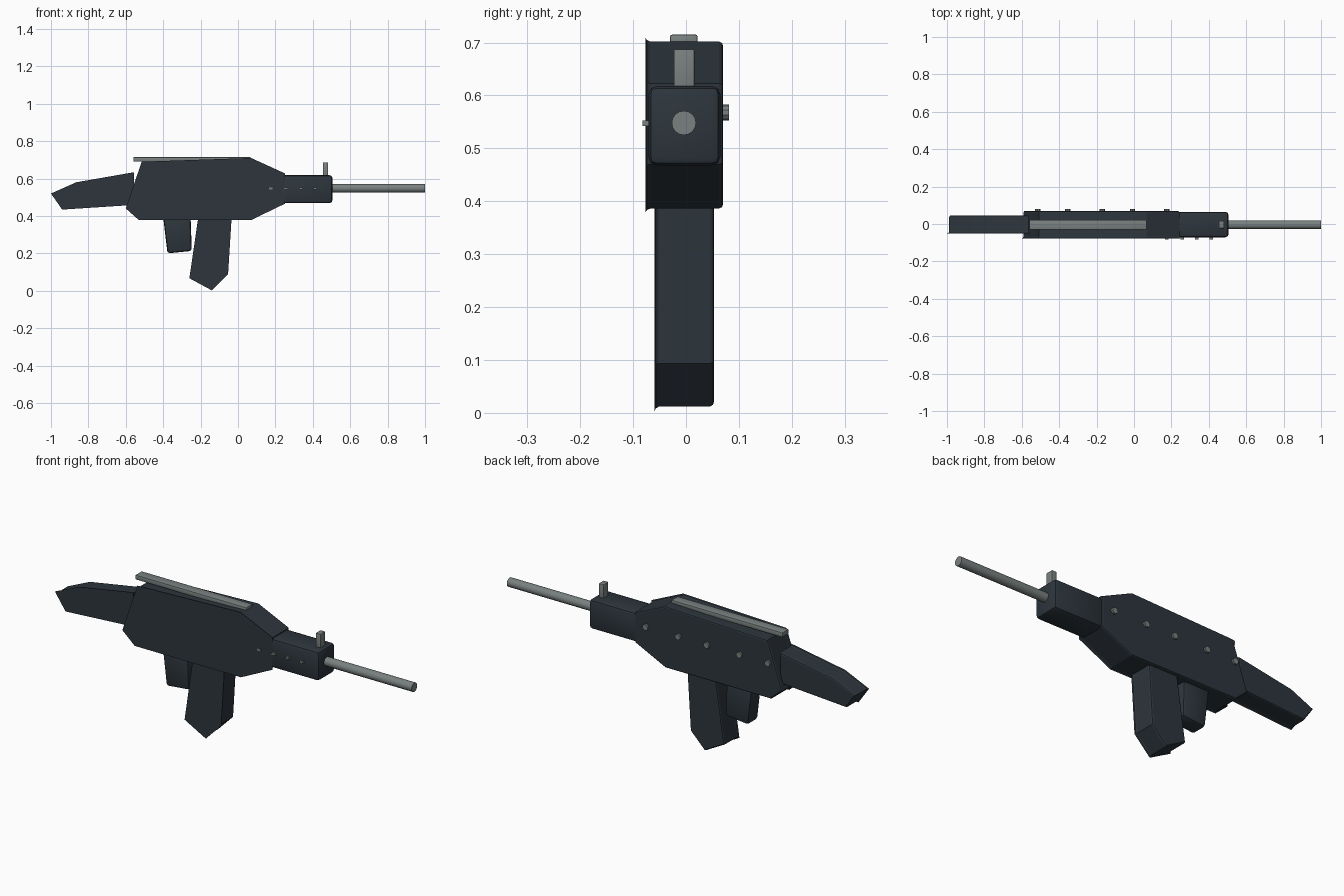
import bpy, bmesh, math
from mathutils import Vector

if "Cube" in bpy.data.objects:
    bpy.data.objects.remove(bpy.data.objects["Cube"])


def material(name, rgb):
    m = bpy.data.materials.new(name)
    m.diffuse_color = (*rgb, 1)
    m.use_nodes = True
    m.node_tree.nodes["Principled BSDF"].inputs["Base Color"].default_value = m.diffuse_color
    return m


DARK = material("dark gunmetal", (0.026, 0.036, 0.046))
GREY = material("steel grey", (0.19, 0.22, 0.215))


def finish(name, bm, mat, smooth=False):
    bmesh.ops.recalc_face_normals(bm, faces=bm.faces[:])
    mesh = bpy.data.meshes.new(name)
    bm.to_mesh(mesh)
    bm.free()
    mesh.materials.append(mat)
    ob = bpy.data.objects.new(name, mesh)
    bpy.context.collection.objects.link(ob)
    if smooth:
        bpy.ops.object.select_all(action='DESELECT')
        ob.select_set(True)
        bpy.context.view_layer.objects.active = ob
        bpy.ops.object.shade_smooth_by_angle(angle=math.radians(35))
    return ob


def inset(points, d):
    """Shift every side of a clockwise (x, z) outline inward by d."""
    pts, out = [Vector(p) for p in points], []
    for i, p in enumerate(pts):
        a = (p - pts[i - 1]).normalized()
        b = (pts[(i + 1) % len(pts)] - p).normalized()
        n1, n2 = Vector((a.y, -a.x)), Vector((b.y, -b.x))
        out.append(p + (n1 + n2) * d / (1 + n1.dot(n2)))
    return out


def plate(name, outline, y0, y1, r=0.008):
    """Outline across y: thin lip at the front, chamfered edge at the back."""
    bm = bmesh.new()
    rings = []
    for y, d in ((y0, 0), (y0 + 0.003, r * 0.65), (y0 + 0.009, r),
                 (y1 - 0.008, r), (y1 - 0.002, r * 1.35), (y1, r * 2)):
        rings.append([bm.verts.new((p.x, y, p.y)) for p in inset(outline, d)])
    n = len(outline)
    for a, b in zip(rings, rings[1:]):
        for i in range(n):
            j = (i + 1) % n
            bm.faces.new((a[i], a[j], b[j], b[i]))
    bm.faces.new(rings[0])
    bm.faces.new(rings[-1])
    return finish(name, bm, DARK)


def block(name, outline, y0, y1, mat, bevel=0.0, segments=2):
    """Outline extruded across y with all edges rounded."""
    bm = bmesh.new()
    face = bm.faces.new([bm.verts.new((x, y0, z)) for x, z in outline])
    ext = bmesh.ops.extrude_face_region(bm, geom=[face])["geom"]
    bmesh.ops.translate(bm, vec=(0, y1 - y0, 0),
                        verts=[v for v in ext if isinstance(v, bmesh.types.BMVert)])
    if not any(f.is_valid and all(abs(v.co.y - y0) < 1e-6 for v in f.verts) for f in bm.faces):
        bm.faces.new([v for v in bm.verts if abs(v.co.y - y0) < 1e-6])
    bmesh.ops.recalc_face_normals(bm, faces=bm.faces[:])
    if bevel:
        bmesh.ops.bevel(bm, geom=bm.edges[:], offset=bevel, segments=segments,
                        profile=0.5, affect='EDGES')
    return finish(name, bm, mat, smooth=bevel > 0)


def box(name, x0, x1, y0, y1, z0, z1, mat, bevel=0.0):
    return block(name, [(x0, z0), (x0, z1), (x1, z1), (x1, z0)], y0, y1, mat, bevel)


def rod(name, start, end, radius, sides, mat):
    a, b = Vector(start), Vector(end)
    bm = bmesh.new()
    bmesh.ops.create_cone(bm, cap_ends=True, segments=sides, radius1=radius,
                          radius2=radius, depth=(b - a).length)
    rot = (b - a).to_track_quat('Z', 'Y').to_matrix()
    bmesh.ops.rotate(bm, matrix=rot, verts=bm.verts[:])
    bmesh.ops.translate(bm, vec=(a + b) / 2, verts=bm.verts[:])
    return finish(name, bm, mat, smooth=True)


# Main body panels
plate("receiver", [(-0.60, 0.44), (-0.515, 0.69), (0.07, 0.71), (0.25, 0.628),
                   (0.25, 0.465), (0.07, 0.378), (-0.53, 0.378)], -0.077, 0.07)
plate("stock", [(-1.0, 0.52), (-0.865, 0.58), (-0.555, 0.634),
                (-0.555, 0.459), (-0.94, 0.434)], -0.05, 0.046)
plate("magazine", [(-0.26, 0.067), (-0.21, 0.41), (-0.033, 0.41),
                   (-0.053, 0.09), (-0.14, 0.002)], -0.06, 0.053)

# Rounded grip and handguard
block("grip", [(-0.402, 0.41), (-0.254, 0.41), (-0.247, 0.213), (-0.377, 0.20)],
      -0.045, 0.04, DARK, 0.014)
box("handguard", 0.22, 0.505, -0.071, 0.065, 0.468, 0.618, DARK, 0.016)

# Barrel, sight and top rail
rod("barrel", (0.48, -0.004, 0.548), (1.0, -0.004, 0.548), 0.023, 16, GREY)
box("front_sight", 0.455, 0.482, -0.023, 0.016, 0.60, 0.687, GREY, 0.002)
box("top_rail", -0.56, 0.068, -0.03, 0.022, 0.691, 0.715, GREY, 0.004)

# Round studs on the back side, small pins on the front side
for i, x in enumerate((-0.515, -0.355, -0.17, -0.008, 0.175)):
    rod(f"back_stud_{i + 1}", (x, 0.06, 0.568), (x, 0.081, 0.568), 0.015, 10, GREY)
for i, x in enumerate((0.175, 0.257, 0.335, 0.413)):
    box(f"front_pin_{i + 1}", x - 0.009, x + 0.009, -0.082, -0.06, 0.542, 0.553, GREY)
